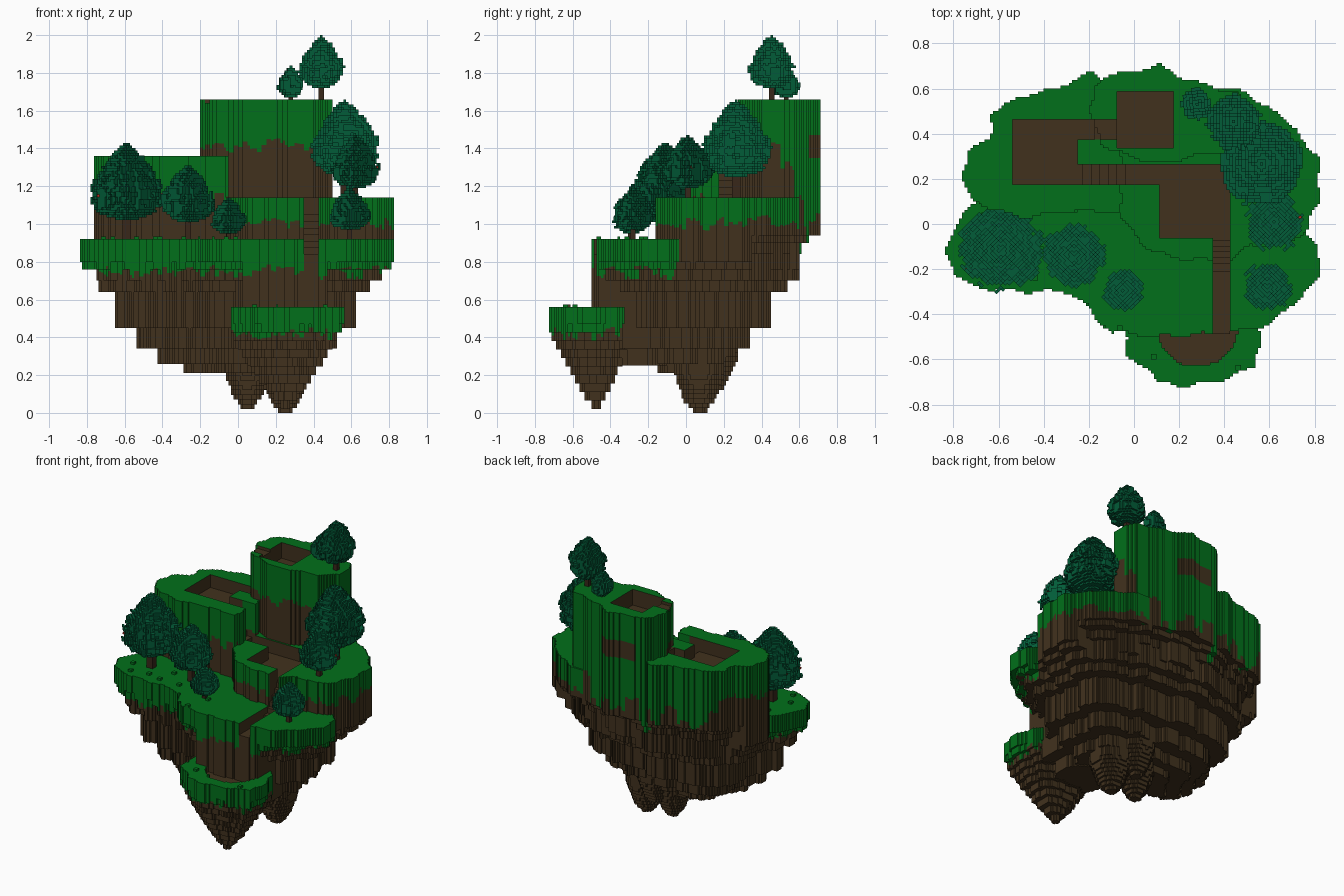
import bpy, math, random

if "Cube" in bpy.data.objects:
    bpy.data.objects.remove(bpy.data.objects["Cube"])

random.seed(4)
C = 0.0125  # ground cell size


def material(name, rgb):
    m = bpy.data.materials.new(name)
    m.diffuse_color = (*rgb, 1)
    m.use_nodes = True
    m.node_tree.nodes["Principled BSDF"].inputs["Base Color"].default_value = m.diffuse_color
    return m


DIRT = material("earth brown", (0.053, 0.031, 0.0125))
GRASS = material("grass green", (0.0005, 0.16, 0.0105))
LEAF = material("leaf teal green", (0.0005, 0.107, 0.04))
BARK = material("bark brown", (0.04, 0.02, 0.01))
RED = material("berry red", (0.5, 0.02, 0.01))


def face(lo, hi, axis, sign):
    """One outward-facing side of the box lo-hi."""
    u, v = (axis + 1) % 3, (axis + 2) % 3
    out = []
    for su, sv in ((0, 0), (1, 0), (1, 1), (0, 1)):
        p = [0, 0, 0]
        p[axis] = hi[axis] if sign > 0 else lo[axis]
        p[u] = hi[u] if su else lo[u]
        p[v] = hi[v] if sv else lo[v]
        out.append(tuple(p))
    return out if sign > 0 else out[::-1]


def make(name, quads, mats, slots=None):
    me = bpy.data.meshes.new(name)
    index, faces = {}, []
    for q in quads:
        faces.append([index.setdefault(tuple(round(c, 5) for c in p), len(index)) for p in q])
    me.from_pydata(list(index), [], faces)
    for m in mats:
        me.materials.append(m)
    if slots:
        me.polygons.foreach_set("material_index", slots)
    ob = bpy.data.objects.new(name, me)
    bpy.context.collection.objects.link(ob)
    return ob


def box(name, lo, hi, mat):
    return make(name, [face(lo, hi, a, s) for a in range(3) for s in (-1, 1)], [mat])


def inside(poly, x, y):
    # wobble gives the scalloped stepped rims
    x, y = x + 0.008 * math.sin(41 * y), y + 0.008 * math.sin(37 * x)
    hit = False
    for (ax, ay), (bx, by) in zip(poly, poly[1:] + poly[:1]):
        if (ay > y) != (by > y) and x < ax + (y - ay) * (bx - ax) / (by - ay):
            hit = not hit
    return hit


noise_cache = {}


def noise(*key):
    return noise_cache.setdefault(key, random.random())


# terrace outlines: height, grass thickness, outline
TERRACES = [
    (1.66, 0.20, [(-.18, .6), (-.19, .52), (-.185, .44), (-.13, .35), (0, .29), (.12, .27), (.25, .3), (.4, .32),
                  (.49, .4), (.51, .5), (.45, .58), (.3, .62), (.2, .66), (.1, .705), (-.02, .67), (-.12, .66)]),
    (1.36, 0.18, [(-.76, .24), (-.73, .1), (-.5, .03), (-.25, .06), (-.06, .05), (-.06, .3), (-.1, .62),
                  (-.18, .67), (-.35, .6), (-.5, .57), (-.63, .49), (-.64, .39), (-.73, .31)]),
    (1.14, 0.09, [(-.08, .4), (-.06, .03), (0, -.05), (.1, -.13), (.25, -.16), (.45, -.16), (.52, -.09),
                  (.65, -.1), (.76, -.03), (.82, .1), (.82, .28), (.72, .42), (.6, .52), (.45, .6), (.2, .62)]),
    (0.92, 0.13, [(-.83, -.13), (-.81, -.03), (-.7, .1), (0, .1), (.7, .0), (.82, -.1), (.82, -.25), (.72, -.33),
                  (.62, -.44), (.45, -.48), (.1, -.5), (-.1, -.48), (-.2, -.38), (-.3, -.3), (-.5, -.3),
                  (-.7, -.28), (-.8, -.22)]),
]
LEDGE = [(0.56, 0.10, [(-.04, -.5), (-.03, -.59), (.06, -.64), (.1, -.7), (.25, -.72), (.4, -.69), (.53, -.63),
                       (.565, -.53), (.53, -.38), (.42, -.28), (.1, -.28), (-.02, -.38)])]

# sunken rooms and stairs: x0, x1, y0, y1, floor at low end, floor at high end (along the long side)
PITS = [(-.54, -.25, .18, .46, 1.27, 1.27), (-.07, .18, .34, .59, 1.55, 1.55), (.11, .43, -.06, .26, 1.05, 1.05),
        (-.25, -.02, .18, .26, 1.27, 1.05), (-.02, .11, .18, .26, 1.05, 1.05), (-.25, -.18, .38, .46, 1.27, 1.27),
        (-.18, -.07, .38, .46, 1.64, 1.64), (.35, .43, -.22, -.06, .84, 1.05), (.35, .43, -.52, -.22, .84, .84)]


def pit_floor(x, y):
    for x0, x1, y0, y1, za, zb in PITS:
        if x0 <= x < x1 and y0 <= y < y1:
            k = (x - x0) / (x1 - x0) if x1 - x0 > y1 - y0 else (y - y0) / (y1 - y0)
            return za + (zb - za) * round(k * 6) / 6
    return None


def ledge_pit(x, y):
    return 0.52 if y > -.63 and .1 < x < .46 and math.hypot(x - .28, y + .45) < .18 else None


# rocky underside: stepped layers by relative distance from the centre
STEPS = [(.3, .21), (.45, .26), (.58, .34), (.7, .45), (.8, .64), (.88, .7), (.95, .76), (9, .8)]
SPIKES = [(.25, .07, 0, .13), (.05, .07, .02, .12), (.12, .16, .12, .12)]


def island_bottom(x, y, t, ang):
    back = t > .85
    t += .28 * (1 - t) * max(0, math.sin(ang)) * min(1, t * 3) - .07 * max(0, -math.cos(ang)) * (t < .9)
    t += .02 * math.sin(9 * ang) + .05 * (noise("a", int(ang * 8)) - .5)
    z = next(h for lim, h in STEPS if t < lim)
    if y > .35 and back:
        z += .14
    if abs(x - .25) < .22 and y < -.2:  # neck that carries the ledge
        z = min(z, .42)
    neck = math.hypot(x - .22, y + .26)
    if neck < .26:
        z = min(z, .25 if neck < .17 else .34)
    for sx, sy, sz, w in SPIKES:
        d = math.hypot(x - sx, y - sy) / w
        if d < 1:
            z = min(z, sz + round(.2 * d ** 2.2 / .025) * .025)
    return z


def ledge_bottom(x, y, t, ang):
    t += .1 * (noise("e", int(ang * 4)) - .5) * t
    return .02 + round(.42 * t ** 1.25 / .045) * .045


def terrain(name, terraces, centre, bottom, pit):
    top, reach = {}, {}
    polar = lambda x, y: (math.hypot(x - centre[0], y - centre[1]), math.atan2(y - centre[1], x - centre[0]))
    for i in range(-68, 68):
        for j in range(-60, 60):
            x, y = (i + .5) * C, (j + .5) * C
            hit = next((t for t in terraces if inside(t[2], x, y)), None)
            if hit:
                top[i, j] = hit
                d, a = polar(x, y)
                b = int((a + 4) * 8)
                reach[b] = max(reach.get(b, 0), d)
    cols = {}
    for (i, j), (z1, thick, _) in top.items():
        x, y = (i + .5) * C, (j + .5) * C
        d, a = polar(x, y)
        z0 = bottom(x, y, d / reach[int((a + 4) * 8)], a)
        # ragged hanging grass, much longer at the back
        thick += .05 * noise("g", i // 2, j // 2) + .04 * noise("h", i // 5, j // 5)
        if y > .5 and z1 > 1.2:
            thick += (.27 + .3 * noise("d", i // 4)) if z1 > 1.5 and y > .58 else .2 * noise("d", i // 4)
        floor = pit(x, y)
        if floor is not None:
            z1 = min(z1, floor)
            thick = 0
        elif z1 < 1 and noise("tuft", i // 2, j // 2) > .99:
            z1 += .015
        z0 = min(z0, z1 - .05)
        cols[i, j] = (z0, max(z0, z1 - thick), z1, floor is not None)
    quads, slots = [], []

    def add(lo, hi, axis, sign, slot):
        quads.append(face(lo, hi, axis, sign))
        slots.append(slot)

    for (i, j), (z0, zg, z1, is_pit) in cols.items():
        x0, y0, x1, y1 = i * C, j * C, (i + 1) * C, (j + 1) * C
        add((x0, y0, z0), (x1, y1, z1), 2, 1, 0 if is_pit else 1)
        add((x0, y0, z0), (x1, y1, z1), 2, -1, 1 if zg == z0 else 0)
        bands = [(z0, zg, 0), (zg, z1, 1)]
        if is_pit and z1 > 1.6:  # doorstep in the tower rim keeps a grassy wall
            bands = [(z0, 1.42, 0), (1.42, z1, 1)]
        if y0 > .6 and -.08 < x0 < .18 and zg < 1.35 and z1 > 1.5:  # bare patch on the back wall
            bands = [(z0, zg, 0), (zg, 1.35, 1), (1.35, 1.47, 0), (1.47, z1, 1)]
        for axis, sign in ((0, 1), (0, -1), (1, 1), (1, -1)):
            n = cols.get((i + sign, j) if axis == 0 else (i, j + sign))
            gaps = [(z0, min(z1, n[0])), (max(z0, n[2]), z1)] if n else [(z0, z1)]
            bare = n and n[3] and n[2] > z1 - .2  # walls of the sunken rooms are earth
            for ga, gb in gaps:
                for ba, bb, slot in bands:
                    a, b = max(ga, ba), min(gb, bb)
                    if b - a > 1e-5:
                        add((x0, y0, a), (x1, y1, b), axis, sign, 0 if bare else slot)
    make(name, quads, [DIRT, GRASS], slots)


terrain("floating_island", TERRACES, (.08, .03), island_bottom, pit_floor)
terrain("lower_front_ledge", LEDGE, (.25, -.475), ledge_bottom, ledge_pit)


# trees: voxel crowns on short trunks
def tree(n, x, y, ground, z0, z1, r, turn):
    c = 0.0135
    layers, w = round((z1 - z0) / c), int(r / c) + 2
    c_z = (z1 - z0) / layers
    cells = set()
    for k in range(layers):
        h = (k + .5) / layers
        wide = r * math.sin(math.pi * h ** .62) ** .75
        for i in range(-w, w + 1):
            for j in range(-w, w + 1):
                lump = 1.08 - .22 * noise(n, i // 4, j // 4, k // 4) - .14 * noise(n, i // 2, j // 2, -k // 2)
                if math.hypot(i, j) * c < max(wide * lump, c * .6):
                    cells.add((i, j, k))
    quads = []
    for v in cells:
        for a in range(3):
            for s in (-1, 1):
                o = list(v)
                o[a] += s
                if tuple(o) not in cells:
                    lo = ((v[0] - .5) * c, (v[1] - .5) * c, v[2] * c_z)
                    hi = ((v[0] + .5) * c, (v[1] + .5) * c, (v[2] + 1) * c_z)
                    quads.append(face(lo, hi, a, s))
    crown = make(f"tree_crown_{n}", quads, [LEAF])
    crown.location = (x, y, z0)
    crown.rotation_euler.z = math.radians(turn)
    t = max(.012, r * .12)
    box(f"tree_trunk_{n}", (x - t, y - t, ground - .02), (x + t, y + t, z0 + (z1 - z0) * .4), BARK)


TREES = [(-.59, -.11, .92, 1.02, 1.43, .188, 45), (-.265, -.135, .92, 1.01, 1.31, .14, 45),
         (-.05, -.295, .92, .95, 1.14, .09, 45), (.44, .455, 1.66, 1.72, 2.0, .122, 0),
         (.28, .53, 1.66, 1.67, 1.84, .072, 5), (.565, .265, 1.14, 1.25, 1.66, .188, 0),
         (.62, .01, 1.14, 1.19, 1.47, .128, 45), (.59, -.28, .92, .97, 1.19, .11, 45)]
for n, spec in enumerate(TREES):
    tree(n, *spec)

# a few tiny berries in the crowns
for n, (x, y, z) in enumerate([(-.745, -.04, 1.17), (-.74, -.2, 1.15), (.58, .125, 1.3), (.735, .03, 1.3)]):
    box(f"berry_{n}", (x - .006, y - .006, z - .006), (x + .006, y + .006, z + .006), RED)
